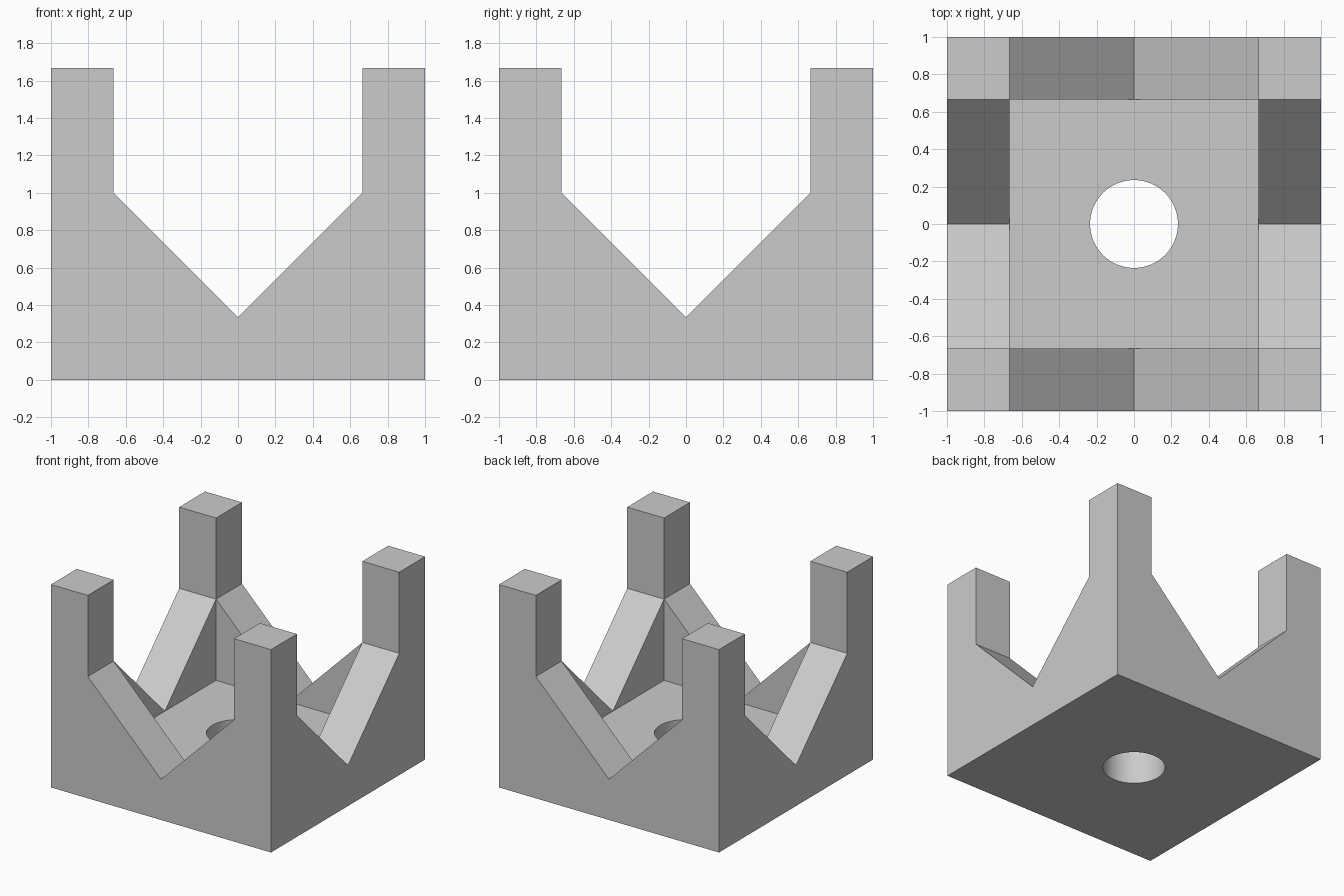
import bpy, bmesh, math
from mathutils import Matrix, Vector

if "Cube" in bpy.data.objects:
    bpy.data.objects.remove(bpy.data.objects["Cube"])

POST = 0.665     # inner face of the corner posts
HEIGHT = 1.667
FLOOR = 0.333

grey = bpy.data.materials.new("plain grey")
grey.diffuse_color = (0.6, 0.6, 0.6, 1)
grey.use_nodes = True
grey.node_tree.nodes["Principled BSDF"].inputs["Base Color"].default_value = grey.diffuse_color


def add_object(name, bm):
    bmesh.ops.recalc_face_normals(bm, faces=bm.faces)
    mesh = bpy.data.meshes.new(name)
    bm.to_mesh(mesh)
    bm.free()
    mesh.materials.append(grey)
    obj = bpy.data.objects.new(name, mesh)
    bpy.context.collection.objects.link(obj)
    return obj


def box(name, half, z0, z1):
    bm = bmesh.new()
    bmesh.ops.create_cube(bm, size=1, matrix=Matrix.Translation((0, 0, (z0 + z1) / 2))
                          @ Matrix.Diagonal((2 * half, 2 * half, z1 - z0, 1)))
    return add_object(name, bm)


def notch(name, angle):
    # V-bottomed slot running through the block
    profile = [(0, FLOOR + 0.001), (POST, 1.0), (POST, 2), (-POST, 2), (-POST, 1.0)]
    bm = bmesh.new()
    face = bm.faces.new([bm.verts.new((x, -1.2, z)) for x, z in profile])
    ext = bmesh.ops.extrude_face_region(bm, geom=[face])
    moved = [v for v in ext["geom"] if isinstance(v, bmesh.types.BMVert)]
    bmesh.ops.translate(bm, verts=moved, vec=Vector((0, 2.4, 0)))
    bm.transform(Matrix.Rotation(angle, 4, "Z"))
    return add_object(name, bm)


def drill(name, radius):
    bm = bmesh.new()
    bmesh.ops.create_cone(bm, cap_ends=True, segments=64, radius1=radius,
                          radius2=radius, depth=1.0)
    return add_object(name, bm)


# Block that becomes the base with four corner posts
holder = box("notched_holder", 1.0, 0, HEIGHT)

# Square cavity, two crossing V slots and the round floor hole
cutters = [box("cavity_cutter", POST, FLOOR, 2.2),
           notch("front_slot_cutter", 0),
           notch("side_slot_cutter", math.pi / 2),
           drill("hole_cutter", 0.235)]

bpy.context.view_layer.objects.active = holder
holder.select_set(True)
for cutter in cutters:
    mod = holder.modifiers.new("cut", "BOOLEAN")
    mod.operation = "DIFFERENCE"
    mod.solver = "EXACT"
    mod.object = cutter
    bpy.ops.object.modifier_apply(modifier=mod.name)
    bpy.data.objects.remove(cutter)

bpy.ops.object.shade_smooth_by_angle(angle=math.radians(30))
